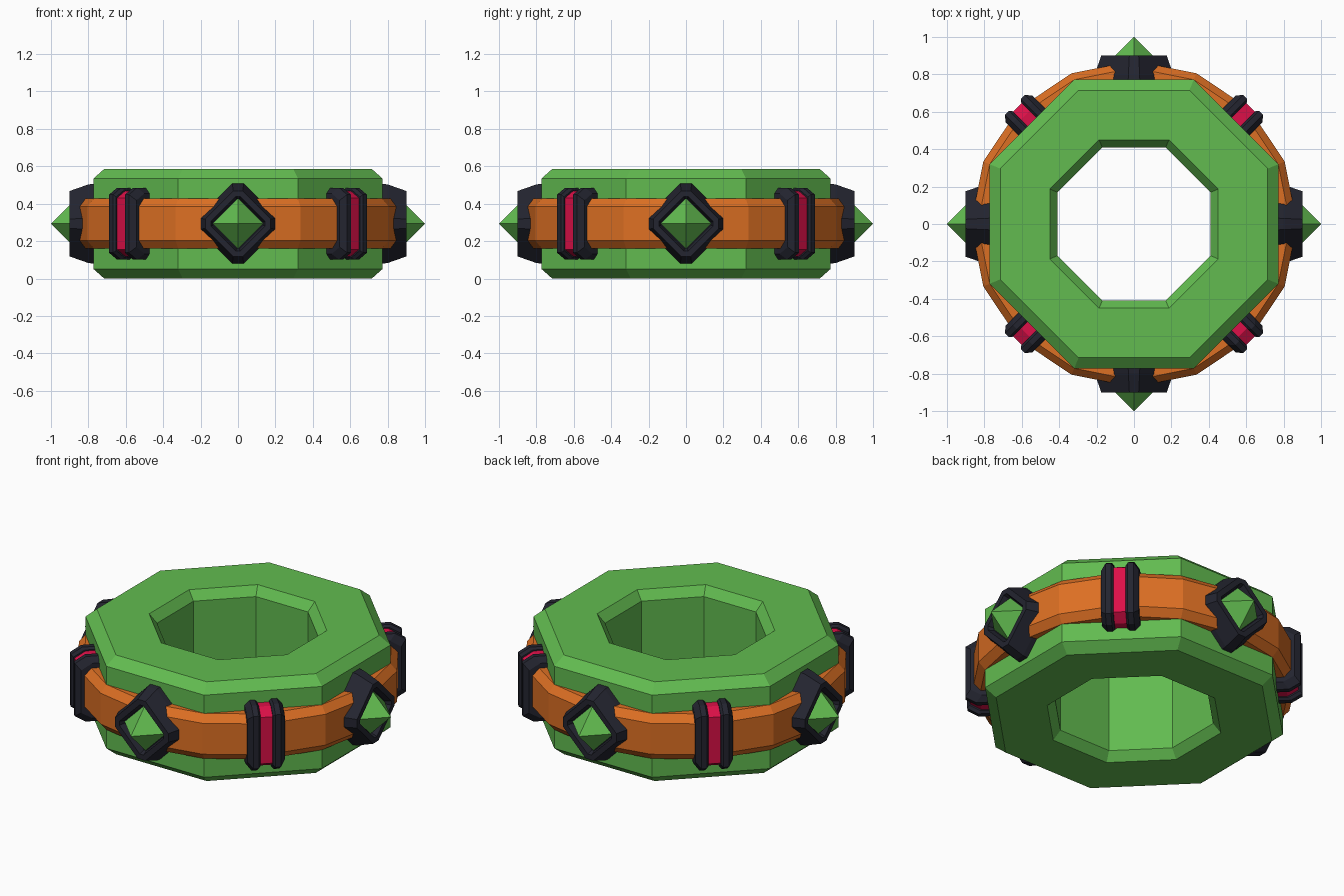
import bpy, bmesh, math
from mathutils import Vector

if "Cube" in bpy.data.objects:
    bpy.data.objects.remove(bpy.data.objects["Cube"])

def material(name, rgb):
    m = bpy.data.materials.new(name)
    m.diffuse_color = (*rgb, 1)
    m.use_nodes = True
    m.node_tree.nodes["Principled BSDF"].inputs["Base Color"].default_value = m.diffuse_color
    return m

GREEN = material("green", (0.122, 0.50, 0.08))
ORANGE = material("orange", (0.72, 0.16, 0.017))
DARK = material("dark navy", (0.017, 0.018, 0.029))
PINK = material("crimson", (0.72, 0.005, 0.065))
MID = 0.293  # mid height of the model

def finish(name, bm, mat, angle=0.0):
    bmesh.ops.recalc_face_normals(bm, faces=bm.faces)
    me = bpy.data.meshes.new(name)
    bm.to_mesh(me)
    bm.free()
    me.materials.append(mat)
    ob = bpy.data.objects.new(name, me)
    bpy.context.collection.objects.link(ob)
    ob.rotation_euler.z = angle
    return ob

def polygon_ring(name, profile, sides, start, mat):
    """Closed (radius, z) profile swept round z."""
    bm = bmesh.new()
    loops = []
    for i in range(sides):
        a = start + 2 * math.pi * i / sides
        loops.append([bm.verts.new((r * math.cos(a), r * math.sin(a), z)) for r, z in profile])
    n = len(profile)
    for i in range(sides):
        p, q = loops[i], loops[(i + 1) % sides]
        for j in range(n):
            k = (j + 1) % n
            bm.faces.new((p[j], q[j], q[k], p[k]))
    return finish(name, bm, mat)

def loft(bm, sections):
    """Skin between equal-length point loops, capping both ends."""
    loops = [[bm.verts.new(p) for p in s] for s in sections]
    n = len(loops[0])
    for p, q in zip(loops, loops[1:]):
        for j in range(n):
            k = (j + 1) % n
            bm.faces.new((p[j], p[k], q[k], q[j]))
    bm.faces.new(loops[0])
    bm.faces.new(loops[-1])

def diamond(x, r, c):
    """Diamond with cut corners, facing +x."""
    pts = [(r, -c), (r, c), (c, r), (-c, r), (-r, c), (-r, -c), (-c, -r), (c, -r)]
    return [(x, u, MID + v) for u, v in pts]

# Octagonal body with bevelled rims
k = 1 / math.cos(math.pi / 8)
body = [(0.715, 0), (0.772, 0.05), (0.772, 0.535), (0.715, 0.586),
        (0.45, 0.586), (0.41, 0.535), (0.41, 0.05), (0.45, 0)]
polygon_ring("body_ring", [(r * k, z) for r, z in body], 8, math.pi / 8, GREEN)

# Sixteen-sided band round the body
band = [(0.74, 0.16), (0.835, 0.16), (0.872, 0.203), (0.872, 0.385), (0.835, 0.427), (0.74, 0.427)]
polygon_ring("outer_band", band, 16, 0, ORANGE)

# Four gem mounts with pyramid gems
for i in range(4):
    ang = i * math.pi / 2
    bm = bmesh.new()
    loft(bm, [diamond(0.74, 0.218, 0.032), diamond(0.80, 0.21, 0.03), diamond(0.90, 0.175, 0.025),
              diamond(0.90, 0.145, 0.012), diamond(0.865, 0.133, 0.008)])
    finish(f"gem_mount_{i + 1}", bm, DARK, ang)

    bm = bmesh.new()
    base = [bm.verts.new((0.863, 0.137 * math.cos(a), MID + 0.137 * math.sin(a)))
            for a in (0, math.pi / 2, math.pi, 3 * math.pi / 2)]
    tip = bm.verts.new((1.0, 0, MID))
    for j in range(4):
        bm.faces.new((base[j], base[(j + 1) % 4], tip))
    bm.faces.new(base)
    finish(f"gem_{i + 1}", bm, GREEN, ang)

# Four clasps: two dark bevelled rails with a crimson strip between
def clasp_outline(t, grow):
    pts = [(0.75, 0.192), (0.84, 0.192), (0.90, 0.155)]
    out = [(r + (grow if r > 0.75 else 0), h + grow) for r, h in pts]
    return [(r, t, MID + h) for r, h in out] + [(r, t, MID - h) for r, h in reversed(out)]

for i in range(4):
    ang = math.pi / 4 + i * math.pi / 2
    for side, s in (("left", 1), ("right", -1)):
        bm = bmesh.new()
        loft(bm, [clasp_outline(s * 0.033, -0.012), clasp_outline(s * 0.045, 0),
                  clasp_outline(s * 0.075, 0), clasp_outline(s * 0.102, -0.03)])
        finish(f"clasp_rail_{side}_{i + 1}", bm, DARK, ang)
    bm = bmesh.new()
    loft(bm, [clasp_outline(-0.036, -0.018), clasp_outline(0.036, -0.018)])
    finish(f"clasp_strip_{i + 1}", bm, PINK, ang)
